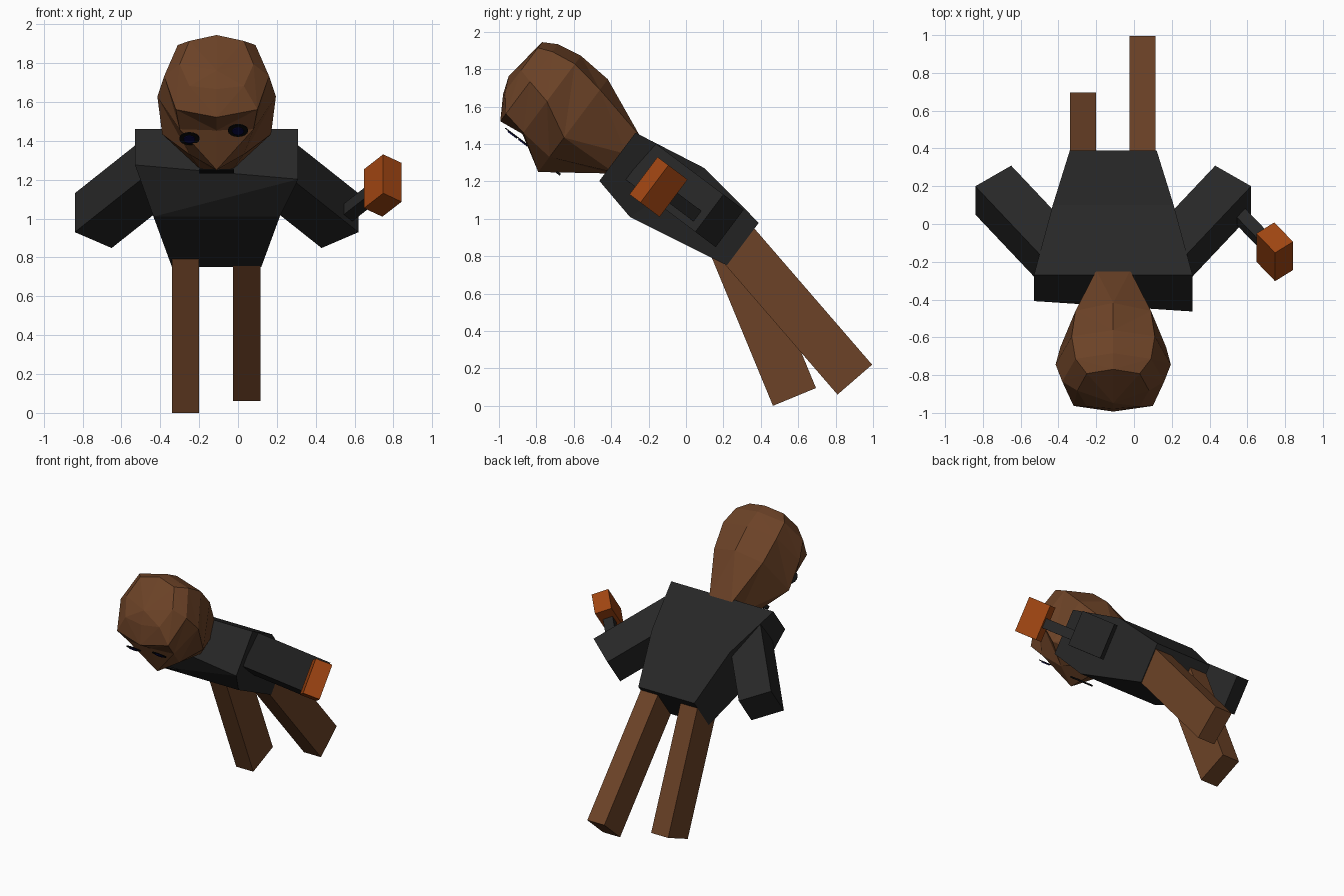
import bpy, bmesh, math
from mathutils import Vector

if "Cube" in bpy.data.objects:
    bpy.data.objects.remove(bpy.data.objects["Cube"])

CX = -0.11                                   # figure's mid plane
O = Vector((CX, -0.27, 1.46))                # nape of the leaning body
UP = Vector((0, -0.8, 0.6))                  # along the spine
FWD = Vector((0, -0.6, -0.8))                # out of the chest


def body(x, u, f):
    """Point in the leaning body frame -> world."""
    return O + Vector((x, 0, 0)) + UP * u + FWD * f


def material(name, rgb):
    m = bpy.data.materials.new(name)
    m.diffuse_color = (*rgb, 1)
    m.use_nodes = True
    m.node_tree.nodes["Principled BSDF"].inputs["Base Color"].default_value = m.diffuse_color
    return m


SKIN = material("brown", (0.15, 0.055, 0.02))
CLOTH = material("charcoal", (0.02, 0.02, 0.02))
ORANGE = material("orange", (0.35, 0.06, 0.006))
BLACK = material("black", (0.004, 0.004, 0.004))
BLUE = material("navy", (0.003, 0.003, 0.06))


def mesh(name, verts, faces, mat):
    me = bpy.data.meshes.new(name)
    me.from_pydata([tuple(v) for v in verts], [], faces)
    bm = bmesh.new()
    bm.from_mesh(me)
    bmesh.ops.recalc_face_normals(bm, faces=bm.faces)
    bm.to_mesh(me)
    bm.free()
    me.materials.append(mat)
    ob = bpy.data.objects.new(name, me)
    bpy.context.collection.objects.link(ob)
    return ob


def prism(name, profile, shift, mat):
    """Extrude a closed outline by a vector."""
    n = len(profile)
    pts = [Vector(p) for p in profile]
    verts = pts + [p + Vector(shift) for p in pts]
    faces = [tuple(range(n)), tuple(range(n, 2 * n))]
    faces += [(i, (i + 1) % n, n + (i + 1) % n, n + i) for i in range(n)]
    return mesh(name, verts, faces, mat)


# Torso: left and right side outlines joined by front and back panels
def side(s, top_f):
    return [body(s * 0.42, 0, 0), body(s * 0.32, -0.41, -0.07),
            body(s * 0.23, -0.816, -0.01), body(s * 0.23, -0.816, 0.274),
            body(s * 0.325, -0.246, 0.378), body(s * 0.42, 0, top_f)]


mesh("torso", side(-1, 0.23) + side(1, 0.322),
     [(0, 1, 7, 6), (1, 2, 8, 7), (2, 3, 9, 8), (3, 4, 10, 9),
      (4, 11, 10), (4, 5, 11), (5, 0, 6, 11),
      (0, 1, 4, 5), (1, 2, 3, 4), (6, 7, 10, 11), (7, 8, 9, 10)], CLOTH)

# Arms: square sleeves reaching out and down
for s, label in ((-1, "left"), (1, "right")):
    end = [(0.73, -0.574, -0.018), (0.54, -0.71, -0.018),
           (0.54, -0.71, 0.232), (0.73, -0.574, 0.232)]
    prism(label + "_arm", [body(s * x, u, f) for x, u, f in end],
          Vector((-s * 0.36, 0, 0)) + UP * 0.476, CLOTH)

# Legs: (x start, front foot corner, back foot corner, length)
for label, x, front, back, length in (
        ("left_leg", -0.34, (0.465, 0.0), (0.695, 0.095), 0.92),
        ("right_leg", -0.025, (0.81, 0.06), (0.995, 0.22), 1.0)):
    d = Vector((0, front[1] - back[1], back[0] - front[0])).normalized() * length
    foot = [(x, *front), (x + 0.14, *front), (x + 0.14, *back), (x, *back)]
    prism(label, foot, d, SKIN)

# Head: rings up the spine, half outline from face centre to back centre
rings = [
    (-0.03, [(0, .25), (.08, .24), (.11, .12), (.09, 0), (0, 0)]),
    (0.29, [(0, .48), (.14, .38), (.28, .25), (.2, -.07), (0, -.14)]),
    (0.48, [(0, .368), (.19, .36), (.305, .15), (.22, -.1), (0, -.154)]),
    (0.615, [(0, .385), (.21, .335), (.27, .12), (.2, -.08), (0, -.13)]),
    (0.69, [(0, .26), (.14, .24), (.19, .1), (.14, -.05), (0, -.088)]),
]
verts, faces = [], []
for u, half in rings:
    loop = half + [(-x, f) for x, f in half[-2:0:-1]]
    verts += [body(x, u, f) for x, f in loop]
N = 8
for r in range(len(rings) - 1):
    for i in range(N):
        a, b = r * N + i, r * N + (i + 1) % N
        faces += [(a, b, b + N), (a, b + N, a + N)] if i < N // 2 \
            else [(a, b, a + N), (b, b + N, a + N)]
last = (len(rings) - 1) * N
verts.append(body(0, 0.724, 0.165))
faces += [(last + i, last + (i + 1) % N, len(verts) - 1) for i in range(N)]
faces.append(tuple(range(N)))
mesh("head", verts, faces, SKIN)


# Eyes: flat discs with a smaller iris in front
def disc(name, x, u, f, r, mat):
    ring = [body(x + r * math.cos(t), u + r * math.sin(t), f)
            for t in (2 * math.pi * i / 16 for i in range(16))]
    prism(name, ring, FWD * 0.006, mat)


for label, x, u in (("left", -0.14, 0.45), ("right", 0.11, 0.52)):
    disc(label + "_eye", x, u, 0.395, 0.052, BLACK)
    disc(label + "_iris", x, u, 0.401, 0.03, BLUE)

# Mouth: thin strip under the chin
prism("mouth", [body(x, u, 0.415) for x, u in
                ((-.09, .187), (.09, .187), (.09, .213), (-.09, .213))],
      FWD * 0.012, BLACK)

# Mallet held in the right hand
centre = Vector((0.745, -0.147, 1.17))
along = Vector((0.61, 0, 0)) + UP * 0.79
across = Vector((-0.79, 0, 0)) + UP * 0.61


def bar(name, mid, a, b, c, mat):
    prism(name, [mid + a * i + b * j - c
                 for i, j in ((-1, -1), (1, -1), (1, 1), (-1, 1))], c * 2, mat)


bar("mallet_head", centre, along * 0.081, across * 0.06, FWD * 0.125, ORANGE)
bar("mallet_handle", centre - along * 0.2, along * 0.18, across * 0.035,
    FWD * 0.035, CLOTH)
